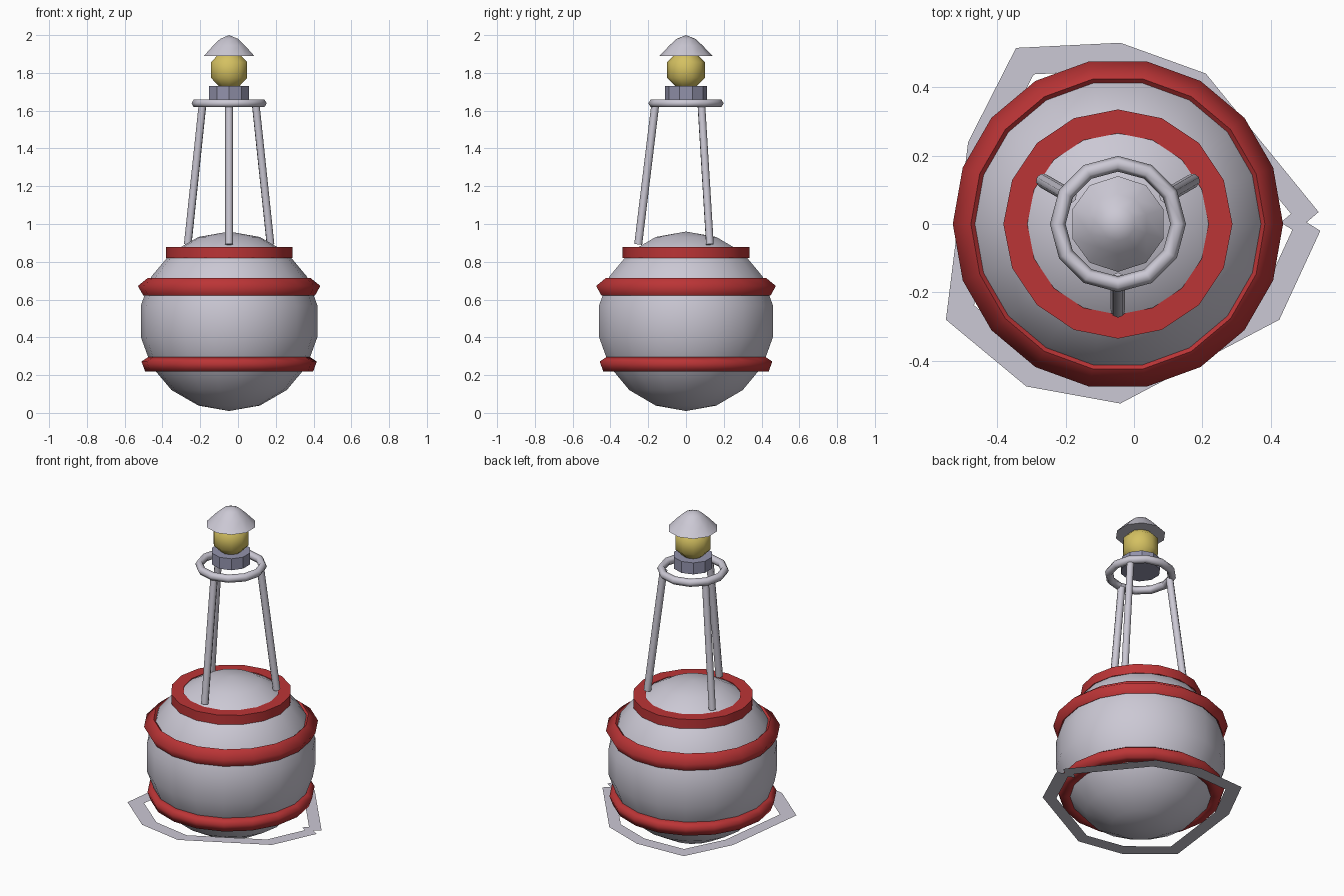
import bpy, bmesh
from math import sin, cos, pi, radians
from mathutils import Vector

cube = bpy.data.objects.get("Cube")
if cube:
    bpy.data.objects.remove(cube, do_unlink=True)

AXIS_X = -0.047  # the buoy stands slightly off centre


def material(name, rgb):
    m = bpy.data.materials.new(name)
    m.use_nodes = True
    m.diffuse_color = (*rgb, 1)
    node = next(n for n in m.node_tree.nodes if n.type == 'BSDF_PRINCIPLED')
    node.inputs["Base Color"].default_value = (*rgb, 1)
    return m


pale = material("pale_grey", (0.60, 0.58, 0.66))
red = material("red", (0.50, 0.035, 0.037))
slate = material("slate", (0.29, 0.29, 0.41))
yellow = material("yellow", (0.66, 0.53, 0.12))


def finish(bm, name, mat, angle=35):
    mesh = bpy.data.meshes.new(name)
    bm.to_mesh(mesh)
    bm.free()
    mesh.materials.append(mat)
    ob = bpy.data.objects.new(name, mesh)
    bpy.context.collection.objects.link(ob)
    if angle:
        bpy.ops.object.select_all(action='DESELECT')
        ob.select_set(True)
        bpy.context.view_layer.objects.active = ob
        bpy.ops.object.shade_smooth_by_angle(angle=radians(angle))
    return ob


def lathe(name, profile, sides, mat, closed=False, phase=0.0, angle=35):
    """Turn (radius, height) points around the buoy axis."""
    bm = bmesh.new()
    columns = []
    for i in range(sides):
        a = phase + 2 * pi * i / sides
        columns.append([bm.verts.new((AXIS_X + r * cos(a), r * sin(a), z))
                        for r, z in profile])
    count = len(profile)
    for i in range(sides):
        a, b = columns[i], columns[(i + 1) % sides]
        for j in range(count if closed else count - 1):
            k = (j + 1) % count
            bm.faces.new((a[j], b[j], b[k], a[k]))
    bmesh.ops.remove_doubles(bm, verts=bm.verts, dist=1e-5)
    bmesh.ops.recalc_face_normals(bm, faces=bm.faces)
    return finish(bm, name, mat, angle)


def arc(radius, height, angles, offset=0.0):
    return [(offset + radius * sin(radians(a)), height - radius * cos(radians(a)))
            for a in angles]


# Round float body
lathe("float_body", arc(0.475, 0.485, range(0, 181, 20)), 18, pale)

# Red bands and collar
lathe("upper_band", [(0.38, 0.667), (0.43, 0.715), (0.483, 0.672), (0.455, 0.622)],
      18, red, closed=True, angle=80)
lathe("lower_band", [(0.38, 0.255), (0.426, 0.297), (0.464, 0.272), (0.445, 0.22), (0.39, 0.22)],
      18, red, closed=True, angle=80)
lathe("top_collar", [(0.335, 0.82), (0.335, 0.877), (0.265, 0.877), (0.265, 0.82)],
      16, red, closed=True)

# Three leaning legs
for i, label in enumerate(("left", "right", "front")):
    a = radians(30 + 120 * i)
    low = Vector((AXIS_X + 0.253 * cos(a), 0.253 * sin(a), 0.892))
    high = Vector((AXIS_X + 0.163 * cos(a), 0.163 * sin(a), 1.63))
    bm = bmesh.new()
    bmesh.ops.create_cone(bm, cap_ends=True, segments=8, radius1=0.021,
                          radius2=0.021, depth=(high - low).length)
    leg = finish(bm, label + "_leg", pale, 50)
    leg.location = (low + high) / 2
    leg.rotation_mode = 'QUATERNION'
    leg.rotation_quaternion = (high - low).to_track_quat('Z', 'Y')

# Hoop joining the legs
lathe("hoop", arc(0.023, 1.639, range(30, 390, 60), offset=0.176), 12, pale,
      closed=True, angle=70)

# Lantern: base, globe and roof
lathe("lamp_base", [(0, 1.66), (0.111, 1.66), (0.111, 1.73), (0, 1.73)],
      10, slate, phase=pi / 2)
lathe("lamp_globe", [(0, 1.71)] + arc(0.109, 1.815, (22.5, 67.5, 112.5, 157.5)) + [(0, 1.918)],
      10, yellow, phase=pi / 2, angle=60)
lathe("lamp_roof", [(0, 1.89), (0.14, 1.89), (0.088, 1.945), (0.05, 1.98), (0, 2.0)],
      10, pale, phase=pi / 2, angle=40)

# Flat irregular ripple around the float
outline = [(0.505, 0.005), (0.54, 0.035), (0.21, 0.44), (-0.04, 0.53),
           (-0.345, 0.515), (-0.485, 0.24), (-0.55, -0.28), (-0.315, -0.475),
           (-0.04, -0.525), (0.425, -0.28), (0.545, -0.02)]
bm = bmesh.new()
outer = [bm.verts.new((x, y, 0.165)) for x, y in outline]
inner = [bm.verts.new((x * 0.85, y * 0.85, 0.165)) for x, y in outline]
for i in range(len(outline)):
    j = (i + 1) % len(outline)
    bm.faces.new((outer[i], outer[j], inner[j], inner[i]))
finish(bm, "water_ripple", pale, 0)
